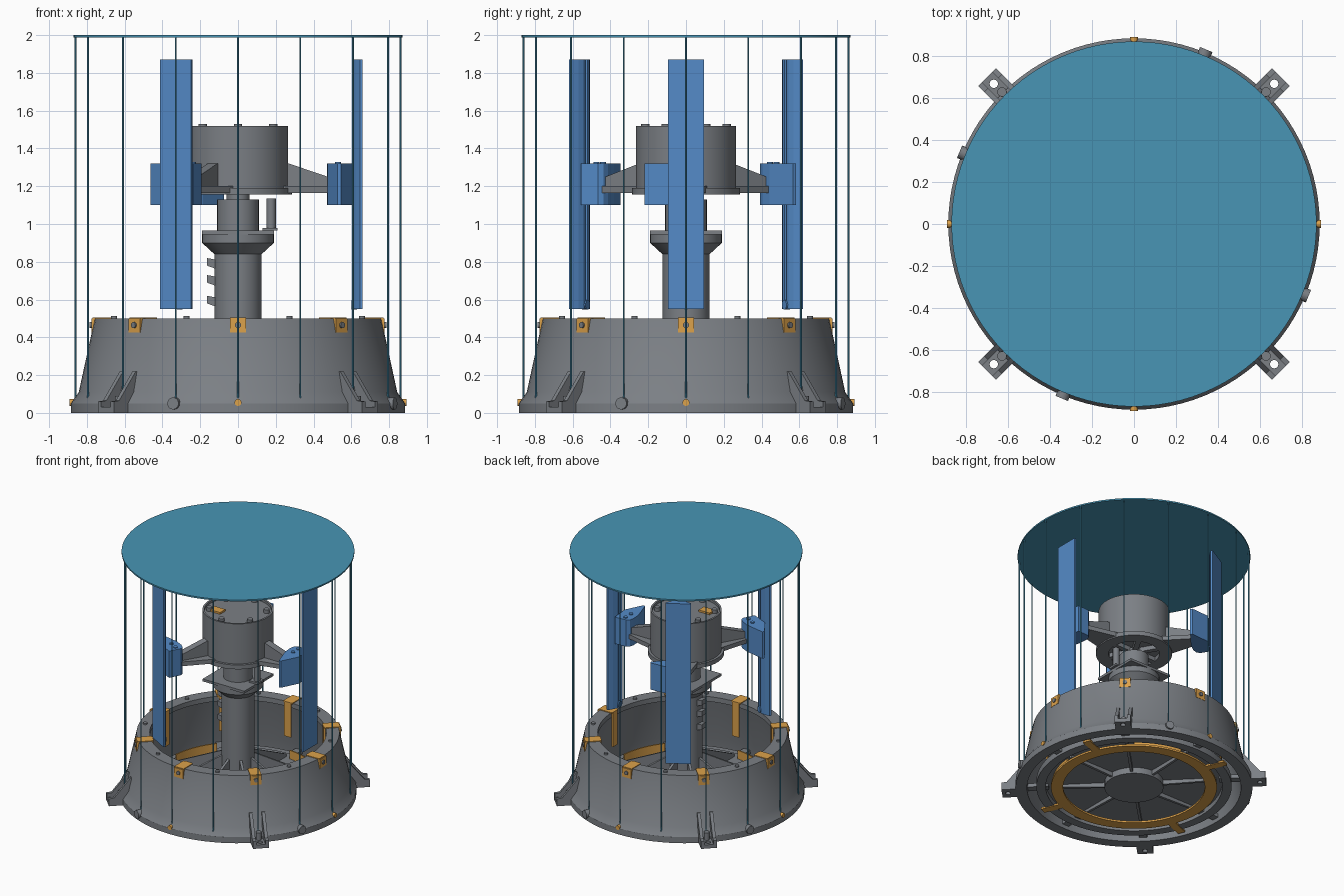
import bpy, bmesh, math
from mathutils import Matrix, Vector

cube = bpy.data.objects.get("Cube")
if cube:
    bpy.data.objects.remove(cube, do_unlink=True)


def material(name, colour):
    m = bpy.data.materials.new(name)
    m.use_nodes = True
    m.diffuse_color = (*colour, 1)
    m.node_tree.nodes["Principled BSDF"].inputs["Base Color"].default_value = (*colour, 1)
    return m


GREY = material("grey", (0.2, 0.215, 0.235))
BLUE = material("blue", (0.09, 0.26, 0.58))
TEAL = material("teal", (0.065, 0.3, 0.46))
GOLD = material("gold", (0.72, 0.36, 0.07))


def finish(name, bm, mat, angle=0.0, smooth=False):
    """Turn a bmesh into an object, turned about the z axis."""
    bmesh.ops.recalc_face_normals(bm, faces=bm.faces)
    bm.transform(Matrix.Rotation(math.radians(angle), 4, "Z"))
    mesh = bpy.data.meshes.new(name)
    bm.to_mesh(mesh)
    bm.free()
    mesh.materials.append(mat)
    ob = bpy.data.objects.new(name, mesh)
    bpy.context.collection.objects.link(ob)
    if smooth:
        bpy.ops.object.select_all(action="DESELECT")
        ob.select_set(True)
        bpy.context.view_layer.objects.active = ob
        bpy.ops.object.shade_smooth_by_angle(angle=math.radians(30))
    return ob


def lathe(name, profile, mat, start=0, sweep=360, steps=96):
    """Spin a closed (radius, z) outline about the z axis."""
    bm = bmesh.new()
    full = sweep == 360
    rings = []
    for i in range(steps if full else steps + 1):
        a = math.radians(start + sweep * i / steps)
        rings.append([bm.verts.new((r * math.cos(a), r * math.sin(a), z)) for r, z in profile])
    n = len(profile)
    for i in range(steps):
        p, q = rings[i], rings[(i + 1) % len(rings)]
        for j in range(n):
            k = (j + 1) % n
            bm.faces.new((p[j], q[j], q[k], p[k]))
    if not full:
        bm.faces.new(rings[0])
        bm.faces.new(rings[-1])
    bmesh.ops.remove_doubles(bm, verts=bm.verts, dist=1e-5)
    return finish(name, bm, mat, smooth=True)


def prism(name, outline, low, high, mat, angle=0, upright=False, smooth=False):
    """Extrude an outline along z, or along y when it is an upright (r, z) outline."""
    bm = bmesh.new()
    place = (lambda p, d: (p[0], d, p[1])) if upright else (lambda p, d: (*p, d))
    a, b = [[bm.verts.new(place(p, d)) for p in outline] for d in (low, high)]
    bm.faces.new(a)
    bm.faces.new(b)
    for i in range(len(a)):
        j = (i + 1) % len(a)
        bm.faces.new((a[i], a[j], b[j], b[i]))
    return finish(name, bm, mat, angle, smooth)


def box(name, lo, hi, mat, angle=0):
    return prism(name, [(lo[0], lo[1]), (hi[0], lo[1]), (hi[0], hi[1]), (lo[0], hi[1])],
                 lo[2], hi[2], mat, angle)


def rod(name, p, q, radius, mat, angle=0, sides=16):
    p, q = Vector(p), Vector(q)
    bm = bmesh.new()
    turn = (q - p).to_track_quat("Z", "Y").to_matrix().to_4x4()
    bmesh.ops.create_cone(bm, cap_ends=True, segments=sides, radius1=radius, radius2=radius,
                          depth=(q - p).length, matrix=Matrix.Translation((p + q) / 2) @ turn)
    return finish(name, bm, mat, angle, True)


# Hollow tapered base with its floor and lower ring
lathe("base_shell", [(0.885, 0), (0.885, 0.05), (0.843, 0.11), (0.758, 0.5), (0.66, 0.5),
                     (0.66, 0.46), (0.715, 0.44), (0.79, 0.1), (0.8, 0)], GREY)
lathe("base_inner_ring", [(0.66, 0.01), (0.73, 0.01), (0.73, 0.06), (0.66, 0.06)], GREY)
lathe("base_floor", [(0, 0.05), (0.67, 0.05), (0.67, 0.07), (0, 0.07)], GREY)
lathe("hub_disc", [(0, 0), (0.22, 0), (0.22, 0.05), (0, 0.05)], GREY, steps=48)
for i in range(8):
    prism("floor_rib", [(0.1, 0.01), (0.62, 0.03), (0.62, 0.09), (0.1, 0.34)],
          -0.01, 0.01, GREY, 45 * i, True)
    box("floor_bridge", (0.64, -0.03, 0.03), (0.81, 0.03, 0.06), GREY, 45 * i)

# Gold ring and arms beneath the floor, curved strips on its edge
lathe("gold_ring", [(0.53, 0.005), (0.62, 0.005), (0.62, 0.02), (0.53, 0.02)], GOLD)
for i in range(4):
    box("gold_ring_arm", (0.6, -0.03, 0.005), (0.77, 0.03, 0.02), GOLD, 22.5 + 90 * i)
    lathe("gold_curved_strip", [(0.6, 0.02), (0.61, 0.02), (0.61, 0.14), (0.6, 0.14)],
          GOLD, 50 + 90 * i, 35, 12)

# Channel-shaped feet with bolt holes
for i in range(4):
    a = 45 + 90 * i
    foot = box("foot_plate", (0.8, -0.06, 0), (0.99, 0.06, 0.03), GREY, a)
    cutter = rod("foot_hole_cutter", (0.945, 0, -0.1), (0.945, 0, 0.1), 0.02, GREY, a)
    cutter.hide_render = True
    cutter.hide_set(True)
    cut = foot.modifiers.new("bolt_hole", "BOOLEAN")
    cut.object = cutter
    for side in (-0.06, 0.035):
        prism("foot_wall", [(0.81, 0), (0.99, 0), (0.99, 0.06), (0.95, 0.065),
                            (0.825, 0.22), (0.79, 0.22)], side, side + 0.025, GREY, a, True)
    rod("foot_boss", (0.89, 0, 0.02), (0.89, 0, 0.09), 0.022, GREY, a)
    # Small fittings round the foot of the shell
    rod("cable_gland", (0.85, 0, 0.05), (0.9, 0, 0.05), 0.032, GREY, a + 22.5)
    rod("gold_plug", (0.85, 0, 0.055), (0.892, 0, 0.055), 0.018, GOLD, 90 * i)

# Gold brackets hooked over the rim
for i in range(8):
    a = 45 * i
    box("rim_bracket_front", (0.74, -0.042, 0.425), (0.776, 0.042, 0.5), GOLD, a)
    box("rim_bracket_top", (0.65, -0.042, 0.495), (0.77, 0.042, 0.506), GOLD, a)
    box("rim_bracket_strip", (0.645, -0.03, 0.22), (0.657, 0.03, 0.506), GOLD, a)
    rod("rim_bracket_bolt", (0.77, 0, 0.465), (0.785, 0, 0.465), 0.016, GREY, a)
    rod("rim_pin", (0.71, 0, 0.49), (0.71, 0, 0.512), 0.016, GREY, a + 22.5)

# Central column with flare, square plate and neck
lathe("column", [(0, 0.05), (0.125, 0.05), (0.125, 0.84), (0.19, 0.9), (0.19, 0.95),
                 (0.11, 0.95), (0.11, 1.13), (0.06, 1.13), (0.06, 1.18), (0, 1.18)], GREY, steps=48)
box("square_plate", (-0.19, -0.19, 0.945), (0.19, 0.19, 0.965), GREY)
box("sensor_foot", (0.13, -0.04, 0.965), (0.21, 0.04, 0.98), GREY)
rod("sensor_post", (0.175, 0, 0.97), (0.175, 0, 1.135), 0.025, GREY)
for z in (0.56, 0.67, 0.76):
    prism("column_clip", [(-0.11, z), (-0.165, z + 0.02), (-0.165, z + 0.06), (-0.11, z + 0.05)],
          -0.03, 0.03, GREY, 0, True)

# Generator head with recessed lid and flange
lathe("generator_head", [(0, 1.19), (0.265, 1.19), (0.265, 1.52), (0.25, 1.52),
                         (0.25, 1.5), (0, 1.5)], GREY, steps=64)
lathe("head_flange", [(0.19, 1.155), (0.285, 1.155), (0.285, 1.19), (0.19, 1.19)], GREY, steps=64)
box("head_gold_block", (-0.18, -0.12, 1.49), (-0.08, -0.05, 1.515), GOLD)
for i in range(6):
    rod("head_bolt", (0.215, 0, 1.49), (0.215, 0, 1.53), 0.022, GREY, 30 + 60 * i)
    box("head_spoke", (0.05, -0.02, 1.155), (0.2, 0.02, 1.19), GREY, 60 * i)

# Three arms, each with a fin-shaped clamp and an upright blade
clamp = [(0.6, 0.07), (0.5, 0.065), (0.478, 0.045), (0.47, 0.01), (0.475, -0.06),
         (0.527, -0.22), (0.545, -0.22), (0.615, -0.08)]
blade = [(0.66, -0.095), (0.66, 0.095), (0.645, 0.095), (0.622, 0.06), (0.608, 0.03),
         (0.608, 0.012), (0.622, 0.01), (0.622, -0.01), (0.608, -0.012), (0.608, -0.03),
         (0.622, -0.06), (0.645, -0.095)]
for i in range(3):
    a = 120 * i
    prism("arm_web", [(0.24, 1.165), (0.49, 1.18), (0.49, 1.245), (0.27, 1.32), (0.24, 1.32)],
          -0.03, 0.03, GREY, a, True)
    prism("arm_flange", [(0.2, -0.12), (0.49, -0.05), (0.49, 0.05), (0.2, 0.12)],
          1.165, 1.2, GREY, a)
    prism("blade_clamp", clamp, 1.1, 1.32, BLUE, a)
    for t in (-0.04, 0.03):
        rod("clamp_bolt", (0.53, t, 1.31), (0.53, t, 1.328), 0.016, BLUE, a)
    prism("blade", blade, 0.55, 1.87, BLUE, a)
    rod("blade_knob", (0.6, 0, 0.572), (0.63, 0, 0.572), 0.025, BLUE, a)

# Round roof hung on a ring of thin rods
lathe("roof_disc", [(0, 1.988), (0.87, 1.988), (0.87, 2), (0, 2)], TEAL)
for i in range(16):
    rod("roof_rod", (0.86, 0, 0.05), (0.86, 0, 1.99), 0.005, TEAL, 22.5 * i, 8)
